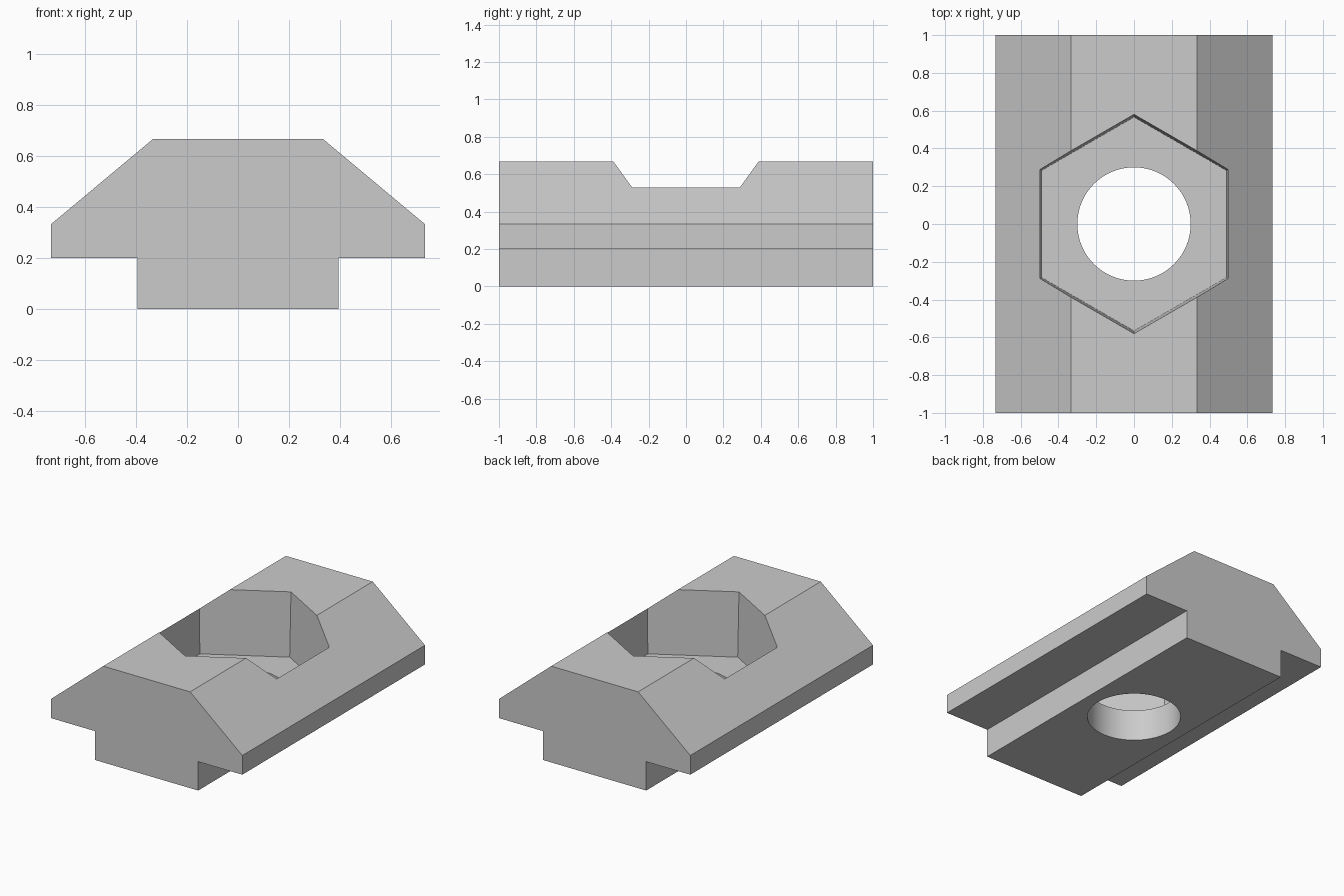
import bpy
import bmesh
import math

cube = bpy.data.objects.get("Cube")
if cube:
    bpy.data.objects.remove(cube, do_unlink=True)

# One plain grey for the whole part
grey = bpy.data.materials.new("plain_grey")
grey.use_nodes = True
GREY = (0.6, 0.6, 0.6, 1.0)
grey.diffuse_color = GREY
grey.node_tree.nodes["Principled BSDF"].inputs["Base Color"].default_value = GREY


def make_object(name, bm):
    bmesh.ops.recalc_face_normals(bm, faces=bm.faces)
    mesh = bpy.data.meshes.new(name)
    bm.to_mesh(mesh)
    bm.free()
    mesh.materials.append(grey)
    obj = bpy.data.objects.new(name, mesh)
    bpy.context.collection.objects.link(obj)
    return obj


def frustum(name, sides, r_low, r_high, z_low, z_high, turn=0.0):
    """Closed prism between two regular polygons."""
    bm = bmesh.new()
    rings = []
    for r, z in ((r_low, z_low), (r_high, z_high)):
        angles = [turn + math.tau * i / sides for i in range(sides)]
        rings.append([bm.verts.new((r * math.cos(a), r * math.sin(a), z)) for a in angles])
    low, high = rings
    bm.faces.new(low)
    bm.faces.new(high)
    for i in range(sides):
        j = (i + 1) % sides
        bm.faces.new((low[i], low[j], high[j], high[i]))
    return make_object(name, bm)


# Body: mirrored half profile, extruded along y
half = [(0.395, 0), (0.395, 0.2), (0.733, 0.2), (0.733, 0.333), (0.333, 0.667)]
profile = half + [(-x, z) for x, z in reversed(half)]
bm = bmesh.new()
face = bm.faces.new([bm.verts.new((x, -1, z)) for x, z in profile])
extruded = bmesh.ops.extrude_face_region(bm, geom=[face])["geom"]
bmesh.ops.translate(bm, vec=(0, 2, 0),
                    verts=[g for g in extruded if isinstance(g, bmesh.types.BMVert)])
body = make_object("slot_nut_body", bm)

# Cutters: slightly tapered hexagonal pocket and round through hole
FLOOR, TOP, CUT_TOP = 0.22, 0.667, 0.8
R_FLOOR, R_TOP = 0.566, 0.58
r_cut = R_FLOOR + (R_TOP - R_FLOOR) * (CUT_TOP - FLOOR) / (TOP - FLOOR)
pocket = frustum("hex_pocket_cutter", 6, R_FLOOR, r_cut, FLOOR, CUT_TOP, math.pi / 2)
hole = frustum("bolt_hole_cutter", 64, 0.3, 0.3, -0.2, 0.4)

for cutter in (pocket, hole):
    cut = body.modifiers.new(cutter.name, 'BOOLEAN')
    cut.operation = 'DIFFERENCE'
    cut.solver = 'EXACT'
    cut.object = cutter

# Apply the cuts, then remove the cutters
bpy.context.view_layer.objects.active = body
body.select_set(True)
for name in [m.name for m in body.modifiers]:
    bpy.ops.object.modifier_apply(modifier=name)
for cutter in (pocket, hole):
    bpy.data.objects.remove(cutter, do_unlink=True)

# Smooth hole wall, sharp edges elsewhere
bpy.ops.object.select_all(action='DESELECT')
body.select_set(True)
bpy.ops.object.shade_smooth_by_angle(angle=math.radians(25))
